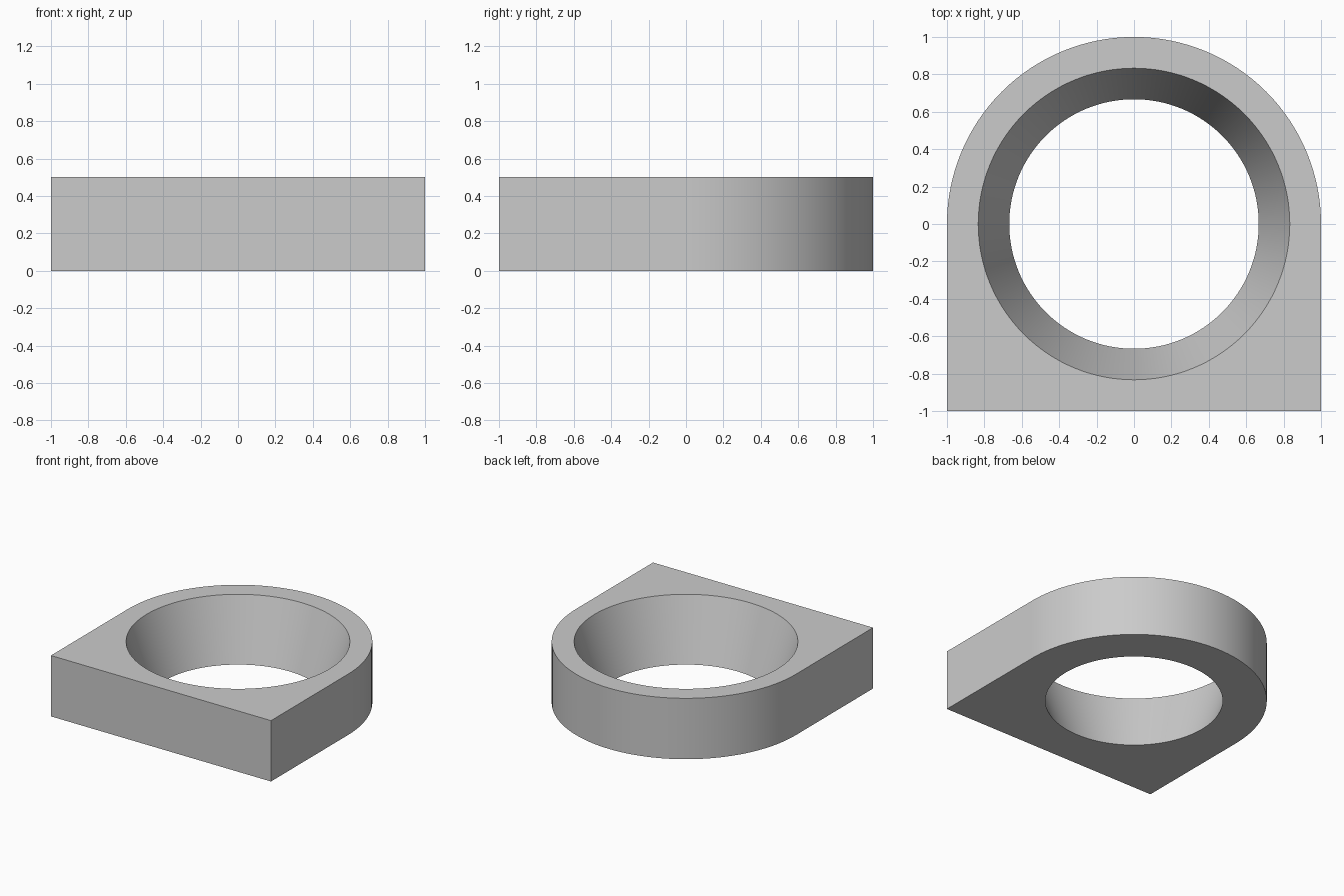
import bpy
import bmesh
from math import cos, sin, pi, radians

cube = bpy.data.objects.get("Cube")
if cube:
    bpy.data.objects.remove(cube, do_unlink=True)

SIDES = 128
HEIGHT = 0.5
TOP_RADIUS, BOTTOM_RADIUS = 0.833, 0.667

# Single grey finish
grey = bpy.data.materials.new("plain_grey")
grey.use_nodes = True
colour = (0.6, 0.6, 0.6, 1)
grey.diffuse_color = colour
grey.node_tree.nodes["Principled BSDF"].inputs["Base Color"].default_value = colour


def outer_point(a):
    """Half circle at the back, half square at the front."""
    x, y = cos(a), sin(a)
    scale = 1 if y >= 0 else 1 / max(abs(x), abs(y))
    return x * scale, y * scale


def circle_point(radius):
    return lambda a: (radius * cos(a), radius * sin(a))


# Holder block: four loops joined into a closed band with a tapered bore
bm = bmesh.new()
loops = []
for point, z in ((outer_point, 0), (outer_point, HEIGHT),
                 (circle_point(TOP_RADIUS), HEIGHT),
                 (circle_point(BOTTOM_RADIUS), 0)):
    loops.append([bm.verts.new((*point(2 * pi * i / SIDES), z))
                  for i in range(SIDES)])

for k, low in enumerate(loops):
    high = loops[(k + 1) % len(loops)]
    for i in range(SIDES):
        j = (i + 1) % SIDES
        bm.faces.new((low[i], low[j], high[j], high[i]))

bmesh.ops.recalc_face_normals(bm, faces=bm.faces)
mesh = bpy.data.meshes.new("ring_block")
bm.to_mesh(mesh)
bm.free()
mesh.materials.append(grey)

block = bpy.data.objects.new("ring_block", mesh)
bpy.context.collection.objects.link(block)
bpy.ops.object.select_all(action='DESELECT')
block.select_set(True)
bpy.context.view_layer.objects.active = block
bpy.ops.object.shade_smooth_by_angle(angle=radians(30))
